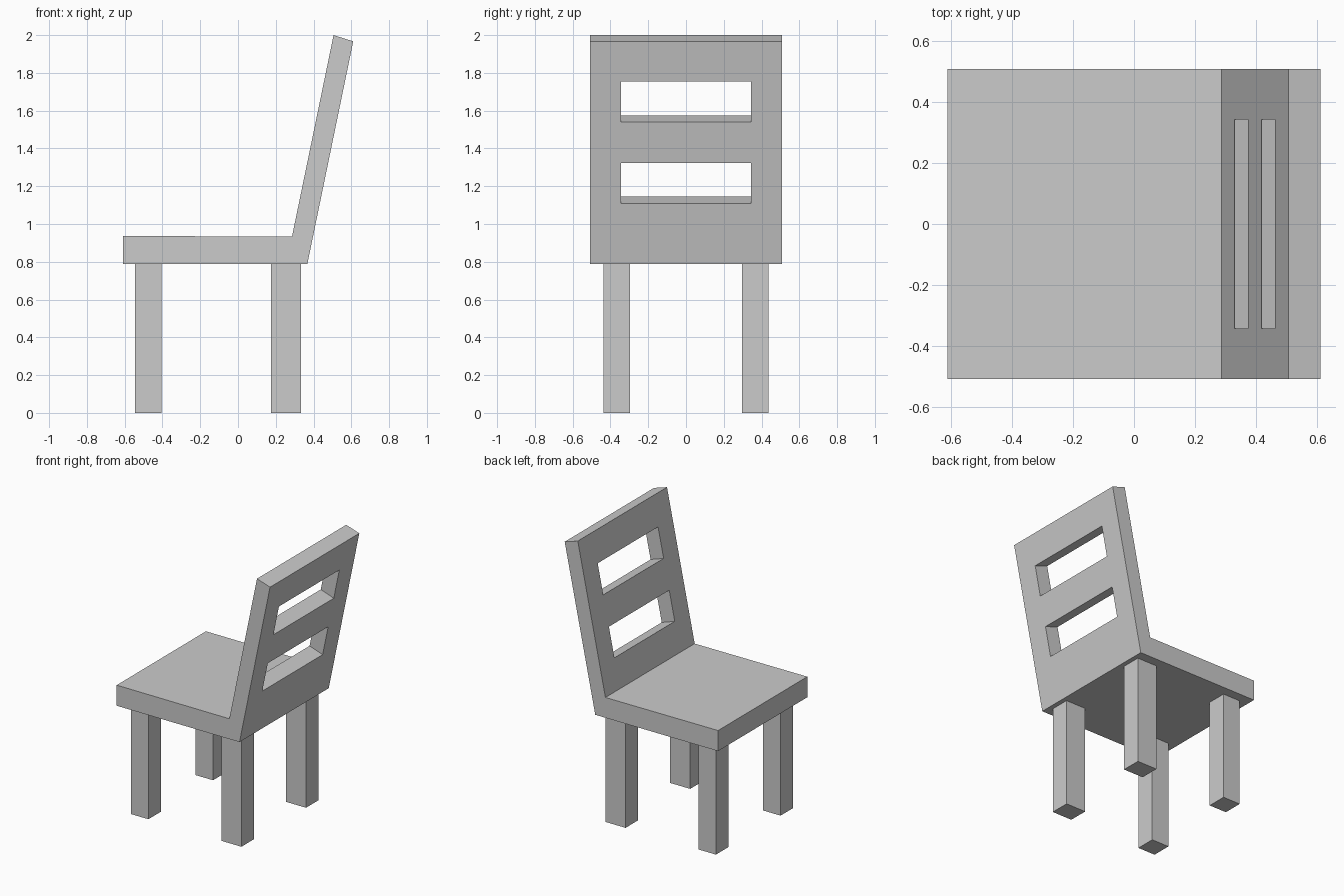
import bpy, bmesh

if "Cube" in bpy.data.objects:
    bpy.data.objects.remove(bpy.data.objects["Cube"])


def prism(name, profile, half_width, y=0.0):
    """Extrude an x-z profile along y, centred on the given y."""
    bm = bmesh.new()
    face = bm.faces.new([bm.verts.new((x, y - half_width, z)) for x, z in profile])
    new = bmesh.ops.extrude_face_region(bm, geom=[face])["geom"]
    bmesh.ops.translate(bm, vec=(0, 2 * half_width, 0),
                        verts=[v for v in new if isinstance(v, bmesh.types.BMVert)])
    bmesh.ops.recalc_face_normals(bm, faces=bm.faces)
    mesh = bpy.data.meshes.new(name)
    bm.to_mesh(mesh)
    bm.free()
    obj = bpy.data.objects.new(name, mesh)
    bpy.context.collection.objects.link(obj)
    return obj


# Seat and leaning backrest as one side profile
chair = prism("seat_and_backrest", [(-0.61, 0.788), (0.367, 0.788), (0.61, 1.967),
                                    (0.506, 2.0), (0.286, 0.934), (-0.61, 0.936)], 0.507)

# Two slots cut square through the leaning backrest
SLOPE = 0.2064   # backrest lean, x per z
DROP = 0.34      # fall of the slot floor per unit x
for bottom, top in ((1.145, 1.357), (1.574, 1.789)):
    profile = []
    for z, sides in ((bottom, (-0.1, 0.2)), (top, (0.2, -0.1))):
        x = 0.286 + (z - 0.935) * SLOPE
        profile += [(x + d, z - d * DROP) for d in sides]
    cutter = prism("slot_cutter", profile, 0.343)
    cutter.hide_render = True
    mod = chair.modifiers.new("slot", 'BOOLEAN')
    mod.operation, mod.solver, mod.object = 'DIFFERENCE', 'EXACT', cutter
    bpy.context.view_layer.objects.active = chair
    bpy.ops.object.modifier_apply(modifier=mod.name)
    bpy.data.objects.remove(cutter)

# Legs: the back pair is a little deeper than the front pair
for part, x0, x1 in (("front_leg", -0.545, -0.406), ("back_leg", 0.174, 0.334)):
    for side, y in (("left", 0.367), ("right", -0.367)):
        prism(f"{part}_{side}", [(x0, 0), (x1, 0), (x1, 0.788), (x0, 0.788)], 0.071, y)
